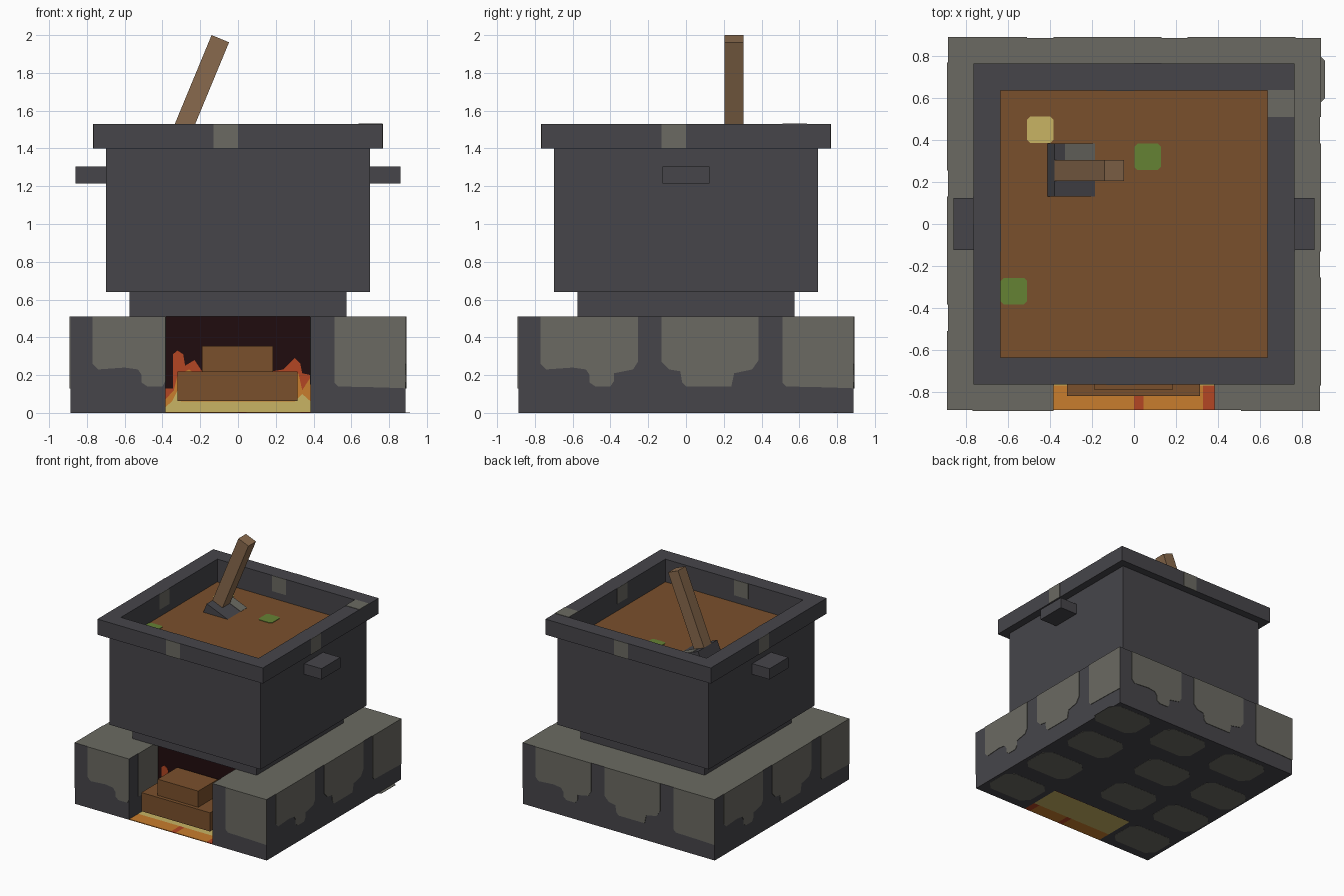
import bpy, bmesh, math
from mathutils import Matrix, Vector

if "Cube" in bpy.data.objects:
    bpy.data.objects.remove(bpy.data.objects["Cube"])


def colour(name, hexa):
    rgb = [int(hexa[i:i + 2], 16) / 255 for i in (0, 2, 4)]
    lin = [((c + 0.055) / 1.055) ** 2.4 for c in rgb] + [1]
    m = bpy.data.materials.new(name)
    m.use_nodes = True
    m.diffuse_color = lin
    bsdf = m.node_tree.nodes["Principled BSDF"]
    bsdf.inputs["Base Color"].default_value = lin
    bsdf.inputs["Roughness"].default_value = 0.9
    return m


IRON = colour("dark iron", "46454A")
STONE = colour("grey stone", "6B6A62")
BROWN = colour("brown stew and logs", "7A502C")
WOOD = colour("light wood", "896A4D")
YELLOW = colour("yellow", "C8B464")
ORANGE = colour("orange", "C87D2D")
RED = colour("red flame", "B44623")
SOOT = colour("soot black", "200C0E")
GREEN = colour("green herb", "658234")


def finish(name, bm, *mats):
    bmesh.ops.recalc_face_normals(bm, faces=bm.faces)
    me = bpy.data.meshes.new(name)
    bm.to_mesh(me)
    bm.free()
    for m in mats:
        me.materials.append(m)
    ob = bpy.data.objects.new(name, me)
    bpy.context.collection.objects.link(ob)
    return ob


def prism(name, pts, mat, matrix=Matrix(), depth=0.004):
    """Flat outline extruded along its own z, then placed by a matrix."""
    bm = bmesh.new()
    face = bm.faces.new([bm.verts.new((x, y, 0)) for x, y in pts])
    top = bmesh.ops.extrude_face_region(bm, geom=[face])["geom"]
    bmesh.ops.translate(bm, vec=(0, 0, depth),
                        verts=[v for v in top if isinstance(v, bmesh.types.BMVert)])
    bm.transform(matrix)
    return finish(name, bm, mat)


def rect(x0, x1, y0, y1, c=0):
    """Rectangle outline, optionally with clipped corners."""
    if not c:
        return [(x0, y0), (x1, y0), (x1, y1), (x0, y1)]
    return [(x0 + c, y0), (x1 - c, y0), (x1, y0 + c), (x1, y1 - c),
            (x1 - c, y1), (x0 + c, y1), (x0, y1 - c), (x0, y0 + c)]


def box(name, x, y, z, mat, matrix=Matrix()):
    return prism(name, rect(*x, *y), mat, matrix @ Matrix.Translation((0, 0, z[0])), z[1] - z[0])


def square_loft(name, profile, mat, cap=False):
    """Sweep a (half width, height) profile around a square."""
    bm = bmesh.new()
    rings = [[bm.verts.new((sx * r, sy * r, z)) for sx, sy in ((1, 1), (-1, 1), (-1, -1), (1, -1))]
             for r, z in profile]
    for a, b in zip(rings, rings[1:]):
        for i in range(4):
            j = (i + 1) % 4
            bm.faces.new((a[i], a[j], b[j], b[i]))
    if cap:
        bm.faces.new(rings[0])
    return finish(name, bm, mat)


def wall(k, dist):
    """Upright plane facing outward on side k, local y running up."""
    return (Matrix.Rotation(k * math.pi / 2, 4, "Z") @ Matrix.Translation((0, -dist, 0))
            @ Matrix.Rotation(math.pi / 2, 4, "X"))


B, H, G, BACK = 0.887, 0.51, 0.385, -0.51   # hearth half width, height, gap, gap back

# Hearth with a fire recess in the front
hearth = prism("hearth", [(-B, -B), (-G, -B), (-G, BACK), (G, BACK), (G, -B), (B, -B), (B, B), (-B, B)],
               IRON, depth=H)
hearth.data.materials.append(STONE)
for p in hearth.data.polygons:
    p.material_index = int(p.normal.z > 0.9)

# Stones on the hearth sides
stones = [
    [(-.77, H), (-.77, .26), (-.74, .23), (-.6, .24), (-.53, .23), (-.51, .2), (-.51, .16), (-.48, .14),
     (-.4, .14), (-.38, .17), (-.38, .21), (-.28, .23), (-.255, .27), (-.255, H)],
    [(-.13, H), (-.13, .27), (-.09, .23), (-.03, .22), (-.02, .16), (0, .14), (.24, .14), (.255, .21),
     (.35, .23), (.385, .28), (.385, H)],
    [(.51, H), (.51, .16), (.53, .14), (.75, .135), (B, .13), (B, H)]]
for k in range(4):
    for i, pts in enumerate(stones):
        if k == 0:
            if i == 1:
                continue
            if i == 0:
                pts = [(min(u, -G), z) for u, z in pts]
        prism("side_stone", pts, STONE, wall(k, B))

# Stones on the recess cheeks
for k, u0, u1 in ((1, -.77, BACK), (3, -BACK, .77)):
    prism("cheek_stone", rect(u0, u1, .15, H), STONE, wall(k, -G))

# Cobbles on the underside, in staggered rows
for y, xs in ((.69, (.7, .13, -.48)), (.25, (.61, -.08, -.66)),
              (-.21, (.64, -.12, -.66)), (-.66, (.65, -.64))):
    for x in xs:
        prism("bottom_cobble", rect(x - .21, x + .21, y - .15, y + .15, .06), STONE,
              Matrix.Translation((0, 0, -.001)), .003)

# Fire: sooty back, layered flames and glowing floor
fire = wall(0, -BACK)
prism("fire_back", rect(-G, G, 0, H), SOOT, fire)
flames = [
    (RED, .006, [(-.385, .13), (-.345, .13), (-.345, .31), (-.32, .33), (-.29, .31), (-.28, .25), (-.23, .28),
                 (-.19, .22), (-.13, .33), (-.08, .22), (0, .33), (.06, .22), (.13, .32), (.18, .22),
                 (.24, .23), (.3, .29), (.33, .26), (.34, .21), (.385, .2)]),
    (ORANGE, .008, [(-.385, .07), (-.34, .12), (-.32, .2), (-.26, .23), (-.2, .19), (.2, .19),
                    (.32, .21), (.34, .12), (.385, .19)]),
    (YELLOW, .009, [(-.385, .03), (-.35, .06), (-.32, .12), (-.3, .06), (.3, .06), (.34, .1), (.385, .06)])]
for mat, depth, tops in flames:
    prism("flames", [(G, 0), (-G, 0)] + tops, mat, fire, depth)
strips = ((-G, 0, ORANGE), (0, .045, RED), (.045, .33, ORANGE), (.33, G, RED))
for x0, x1, mat in strips:
    box("ember_floor", (x0, x1), (-B, -.77), (0, .006), mat)
box("ember_floor_glow", (-G, G), (-.77, BACK), (0, .006), YELLOW)

# Stacked logs
box("lower_log", (-.32, .315), (-.82, -.53), (.064, .22), BROWN)
box("upper_log", (-.19, .185), (-.79, -.53), (.22, .355), BROWN)

# Pot
square_loft("pot_foot", [(.575, H), (.575, .64)], IRON, True)
square_loft("pot_body", [(.7, .64), (.7, 1.4)], IRON, True)
square_loft("pot_rim", [(.7, 1.4), (.765, 1.4), (.765, 1.53), (.637, 1.53), (.637, 1.33)], IRON)
for side in (-1, 1):
    box("pot_handle", sorted((side * .7, side * .86)), (-.125, .125), (1.215, 1.305), IRON)

# Worn patches on the rim
for k in range(4):
    prism("rim_patch", rect(-.13, 0, 1.4, 1.53), STONE, wall(k, .765), .003)
    u = 0 if k < 2 else .13
    prism("inner_rim_patch", rect(u - .13, u, 1.4, 1.53), STONE, wall(k, .637), -.003)
box("rim_top_patch", (.637, .765), (.51, .64), (1.53, 1.533), STONE)

# Stew and floating pieces
STEW = 1.34
box("stew", (-.637, .637), (-.637, .637), (STEW - .02, STEW), BROWN)
for x, y, mat in ((-.447, .45, YELLOW), (.065, .32, GREEN), (-.573, -.32, GREEN)):
    prism("stew_piece", rect(x - .063, x + .063, y - .063, y + .063, .015), mat,
          Matrix.Translation((0, 0, STEW)))

# Ladle leaning in the stew
lean = Matrix.Translation((-.38, .257, 1.42)) @ Matrix.Rotation(math.radians(22.5), 4, "Y")
box("ladle_head", (0, .255), (-.127, .127), (-.127, 0), IRON, lean)
box("ladle_head_patch", (.054, .21), (.043, .127), (0, .003), STONE, lean)
box("ladle_handle", (0, .1), (-.052, .048), (0, .628), WOOD, lean)
